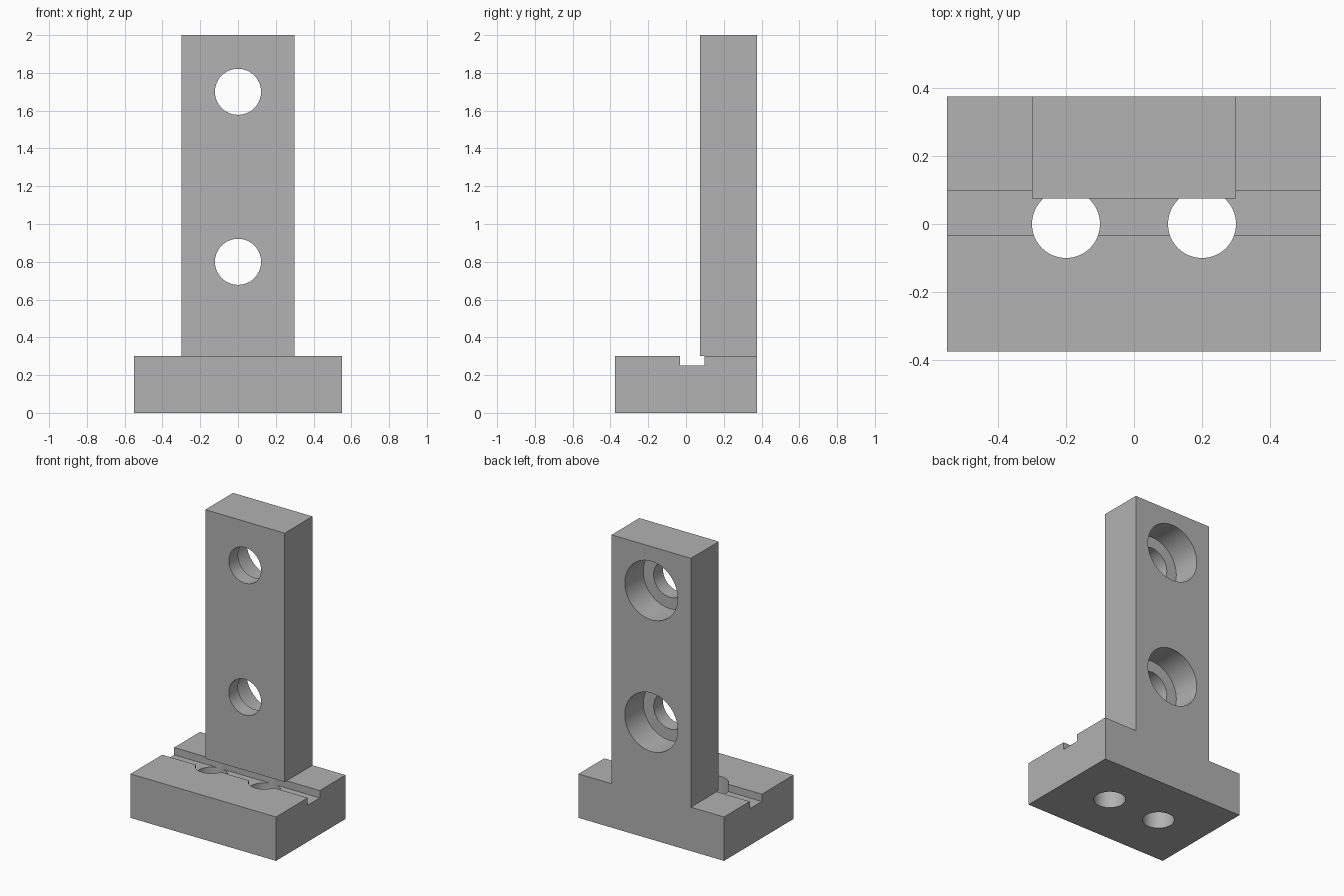
import bpy, bmesh, math
from mathutils import Matrix

cube = bpy.data.objects.get("Cube")
if cube:
    bpy.data.objects.remove(cube, do_unlink=True)

grey = bpy.data.materials.new("machined grey")
grey.use_nodes = True
grey.diffuse_color = (0.445, 0.445, 0.445, 1)
grey.node_tree.nodes["Principled BSDF"].inputs["Base Color"].default_value = grey.diffuse_color


def finish(name, bm):
    bmesh.ops.recalc_face_normals(bm, faces=bm.faces)
    mesh = bpy.data.meshes.new(name)
    bm.to_mesh(mesh)
    bm.free()
    mesh.materials.append(grey)
    obj = bpy.data.objects.new(name, mesh)
    bpy.context.collection.objects.link(obj)
    return obj


def extrude_profile(name, profile, half_width):
    """Extrude a (y, z) outline symmetrically along x."""
    bm = bmesh.new()
    face = bm.faces.new([bm.verts.new((-half_width, y, z)) for y, z in profile])
    ext = bmesh.ops.extrude_face_region(bm, geom=[face])
    verts = [v for v in ext["geom"] if isinstance(v, bmesh.types.BMVert)]
    bmesh.ops.translate(bm, verts=verts, vec=(2 * half_width, 0, 0))
    return finish(name, bm)


def cylinder(name, radius, length, centre, along_y=False):
    bm = bmesh.new()
    segments = 64
    bmesh.ops.create_cone(bm, cap_ends=True, segments=segments, radius1=radius,
                          radius2=radius, depth=length)
    # half a step of turn keeps vertices off the groove wall
    bm.transform(Matrix.Rotation(math.pi / segments, 4, "Z"))
    if along_y:
        bm.transform(Matrix.Rotation(math.pi / 2, 4, "X"))
    bm.transform(Matrix.Translation(centre))
    return finish(name, bm)


def combine(target, tool, operation):
    """Apply an exact boolean and discard the tool."""
    mod = target.modifiers.new("combine", "BOOLEAN")
    mod.operation, mod.solver, mod.object = operation, "EXACT", tool
    tool.hide_render = True
    bpy.ops.object.select_all(action="DESELECT")
    bpy.context.view_layer.objects.active = target
    target.select_set(True)
    bpy.ops.object.modifier_apply(modifier=mod.name)
    bpy.data.objects.remove(tool, do_unlink=True)


front, back, post_front = -0.375, 0.375, 0.075
base_top, groove_floor = 0.3, 0.25

# Base block with a cross groove and two vertical through holes
base = extrude_profile("mounting_bracket", [
    (front, 0), (back, 0), (back, base_top), (0.097, base_top),
    (0.097, groove_floor), (-0.033, groove_floor), (-0.033, base_top),
    (front, base_top)], 0.55)
for x in (-0.2, 0.2):
    combine(base, cylinder("base_hole", 0.1, 1, (x, 0, 0)), "DIFFERENCE")

# Upright post with two holes counterbored from the back
post = extrude_profile("post", [
    (post_front, base_top), (back, base_top), (back, 2), (post_front, 2)], 0.3)
for z in (0.8, 1.7):
    combine(post, cylinder("bolt_hole", 0.122, 1, (0, 0.2, z), True), "DIFFERENCE")
    combine(post, cylinder("counterbore", 0.2, 0.4, (0, back, z), True), "DIFFERENCE")

# Join into one solid, smooth bores with sharp rims
combine(base, post, "UNION")
bpy.ops.object.shade_smooth_by_angle(angle=math.radians(30))
